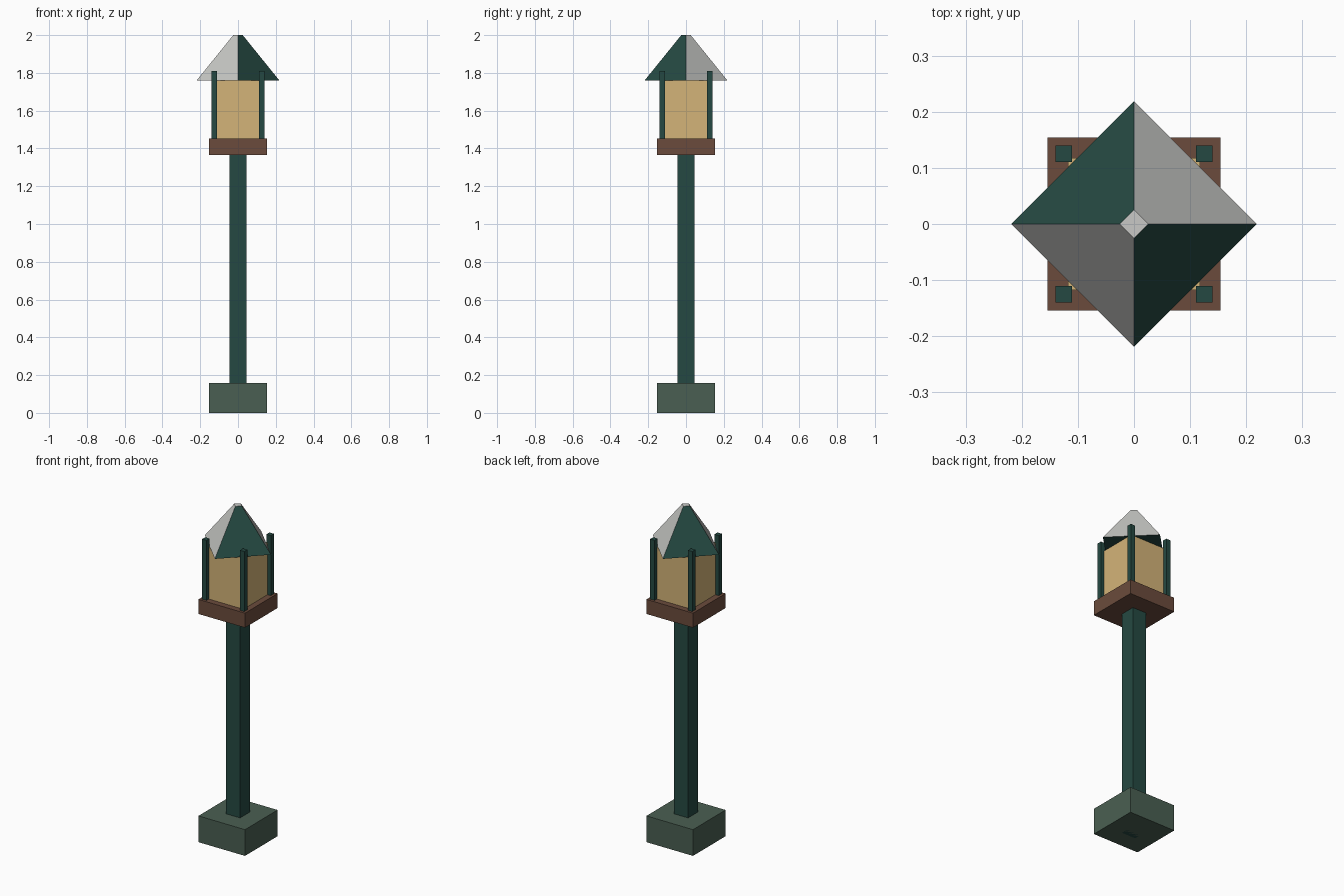
import bpy
import math
from mathutils import Vector

cube = bpy.data.objects.get("Cube")
if cube:
    bpy.data.objects.remove(cube, do_unlink=True)


def material(name, rgb):
    """Flat material from sRGB bytes, stored as linear values."""
    lin = [((c / 255 + 0.055) / 1.055) ** 2.4 for c in rgb]
    m = bpy.data.materials.new(name)
    m.use_nodes = True
    m.diffuse_color = (*lin, 1)
    bsdf = next(n for n in m.node_tree.nodes if n.type == "BSDF_PRINCIPLED")
    bsdf.inputs["Base Color"].default_value = (*lin, 1)
    bsdf.inputs["Roughness"].default_value = 0.8
    return m


green = material("dark green paint", (37, 73, 66))
stone = material("mossy stone", (74, 95, 82))
wood = material("brown wood", (107, 75, 60))
glass = material("warm glass", (212, 180, 120))
grey = material("pale grey", (200, 201, 198))


def box(name, half, z0, z1, mat, x=0, y=0):
    """Square upright block between two heights."""
    bpy.ops.mesh.primitive_cube_add(size=1, location=(x, y, (z0 + z1) / 2))
    ob = bpy.context.object
    ob.name = name
    ob.scale = (2 * half, 2 * half, z1 - z0)
    bpy.ops.object.transform_apply(location=False, rotation=False, scale=True)
    ob.data.materials.append(mat)
    return ob


# Base, post and lantern body
box("base_block", 0.154, 0, 0.157, stone)
box("post", 0.046, 0, 1.37, green)
box("lantern_tray", 0.154, 1.365, 1.452, wood)
box("lantern_glass", 0.118, 1.45, 1.76, glass)

# Corner bars
for sx, side in ((-1, "right"), (1, "left")):
    for sy, end in ((-1, "front"), (1, "back")):
        box(f"corner_bar_{end}_{side}", 0.0145, 1.45, 1.811, green,
            sx * 0.125, sy * 0.125)

# Roof: truncated pyramid with its corners on the axes
bpy.ops.mesh.primitive_cone_add(vertices=4, radius1=0.219, radius2=0.025,
                                depth=0.24, location=(0, 0, 1.88))
roof = bpy.context.object
roof.name = "roof"
roof.data.materials.append(green)
roof.data.materials.append(grey)

# Two opposite slopes and the flat tip are grey
for face in roof.data.polygons:
    n = Vector(face.normal)
    face.material_index = int(n.z > 0.9 or n.x * n.y > 0.1)
